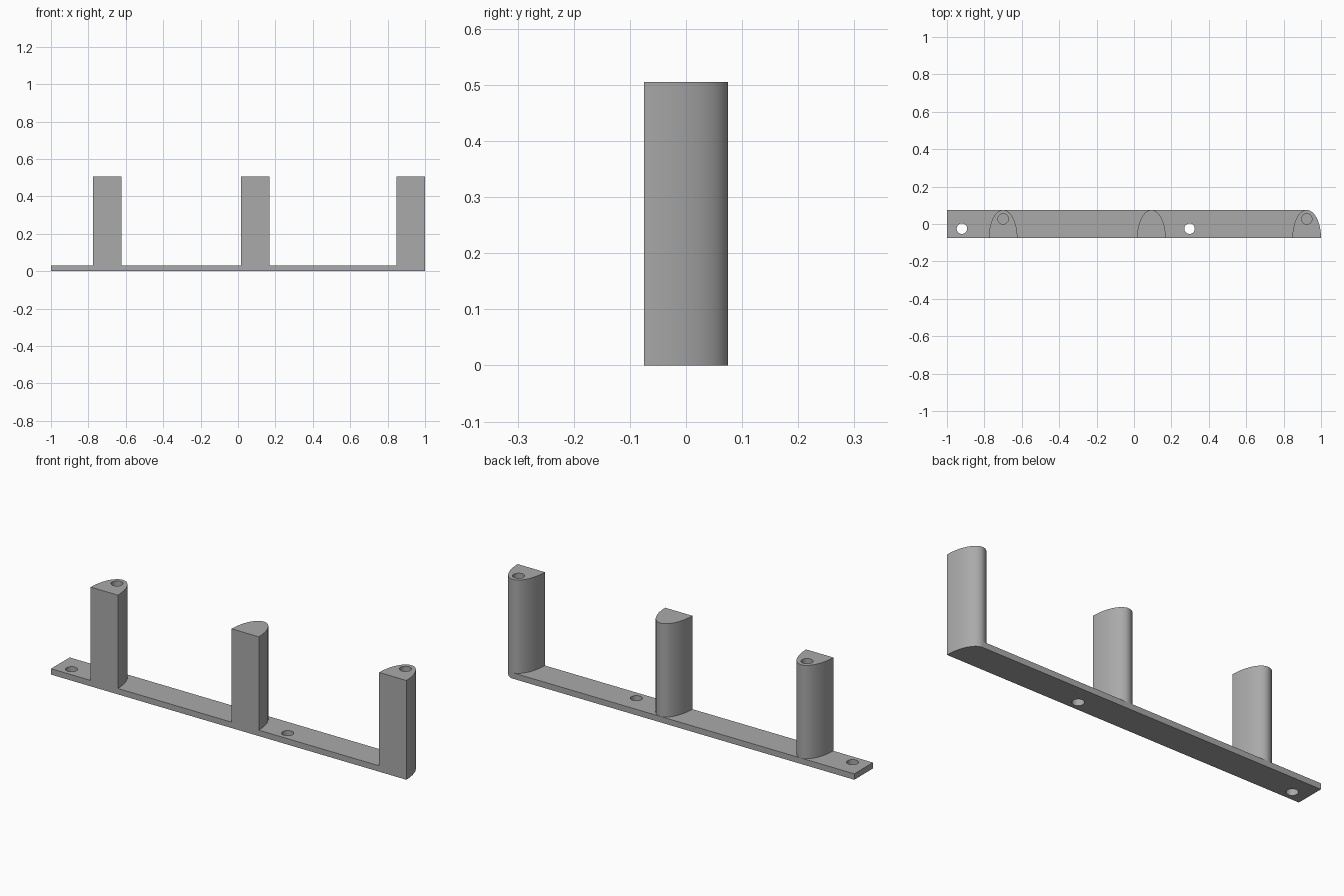
import bpy, bmesh, math

if "Cube" in bpy.data.objects:
    bpy.data.objects.remove(bpy.data.objects["Cube"], do_unlink=True)

HALF_DEPTH = 0.075
POST_HALF = 0.0765
BASE_TOP = 0.03
HEIGHT = 0.505
POSTS = (-0.7, 0.093, 1 - POST_HALF)

grey = bpy.data.materials.new("plain grey")
grey.use_nodes = True
colour = (0.4, 0.4, 0.4, 1)
grey.diffuse_color = colour
grey.node_tree.nodes["Principled BSDF"].inputs["Base Color"].default_value = colour


def prism(name, outline, z0, z1):
    """Extrude a counter-clockwise outline between two heights."""
    bm = bmesh.new()
    face = bm.faces.new([bm.verts.new((x, y, z0)) for x, y in outline])
    top = bmesh.ops.extrude_face_region(bm, geom=[face])
    verts = [v for v in top["geom"] if isinstance(v, bmesh.types.BMVert)]
    bmesh.ops.translate(bm, vec=(0, 0, z1 - z0), verts=verts)
    bmesh.ops.recalc_face_normals(bm, faces=bm.faces)
    mesh = bpy.data.meshes.new(name)
    bm.to_mesh(mesh)
    bm.free()
    mesh.materials.append(grey)
    obj = bpy.data.objects.new(name, mesh)
    bpy.context.collection.objects.link(obj)
    return obj


def arc(cx, cy, rx, ry, turn, steps):
    return [(cx + rx * math.cos(turn * i / steps), cy + ry * math.sin(turn * i / steps))
            for i in range(steps + 1)]


def combine(target, tool, operation):
    """Apply a boolean and discard its tool."""
    mod = target.modifiers.new(operation, "BOOLEAN")
    mod.operation = operation
    mod.solver = "EXACT"
    mod.object = tool
    bpy.context.view_layer.objects.active = target
    bpy.ops.object.modifier_apply(modifier=mod.name)
    bpy.data.objects.remove(tool, do_unlink=True)


def post_outline(x):
    return arc(x, -HALF_DEPTH, POST_HALF, 2 * HALF_DEPTH, math.pi, 48)


# Base strip, its right end following the end post's curve
end_curve = post_outline(POSTS[-1])[:25]
bracket = prism("post_bracket",
                [(-1, -HALF_DEPTH)] + end_curve + [(-1, HALF_DEPTH)], 0, BASE_TOP)

# Three half-oval posts
for x in POSTS:
    combine(bracket, prism("post", post_outline(x), 0, HEIGHT), "UNION")

# Through holes in the base and blind holes in the outer posts
holes = [(-0.92, -0.025, -0.1, 0.1), (0.297, -0.025, -0.1, 0.1),
         (POSTS[0], 0.027, 0.3, 0.6), (POSTS[-1], 0.027, 0.3, 0.6)]
for x, y, z0, z1 in holes:
    circle = arc(x, y, 0.028, 0.028, math.tau, 32)[:-1]
    combine(bracket, prism("hole_cutter", circle, z0, z1), "DIFFERENCE")

# Smooth the curved walls, keep the edges sharp
bpy.ops.object.select_all(action="DESELECT")
bracket.select_set(True)
bpy.context.view_layer.objects.active = bracket
bpy.ops.object.shade_smooth_by_angle(angle=math.radians(30))
